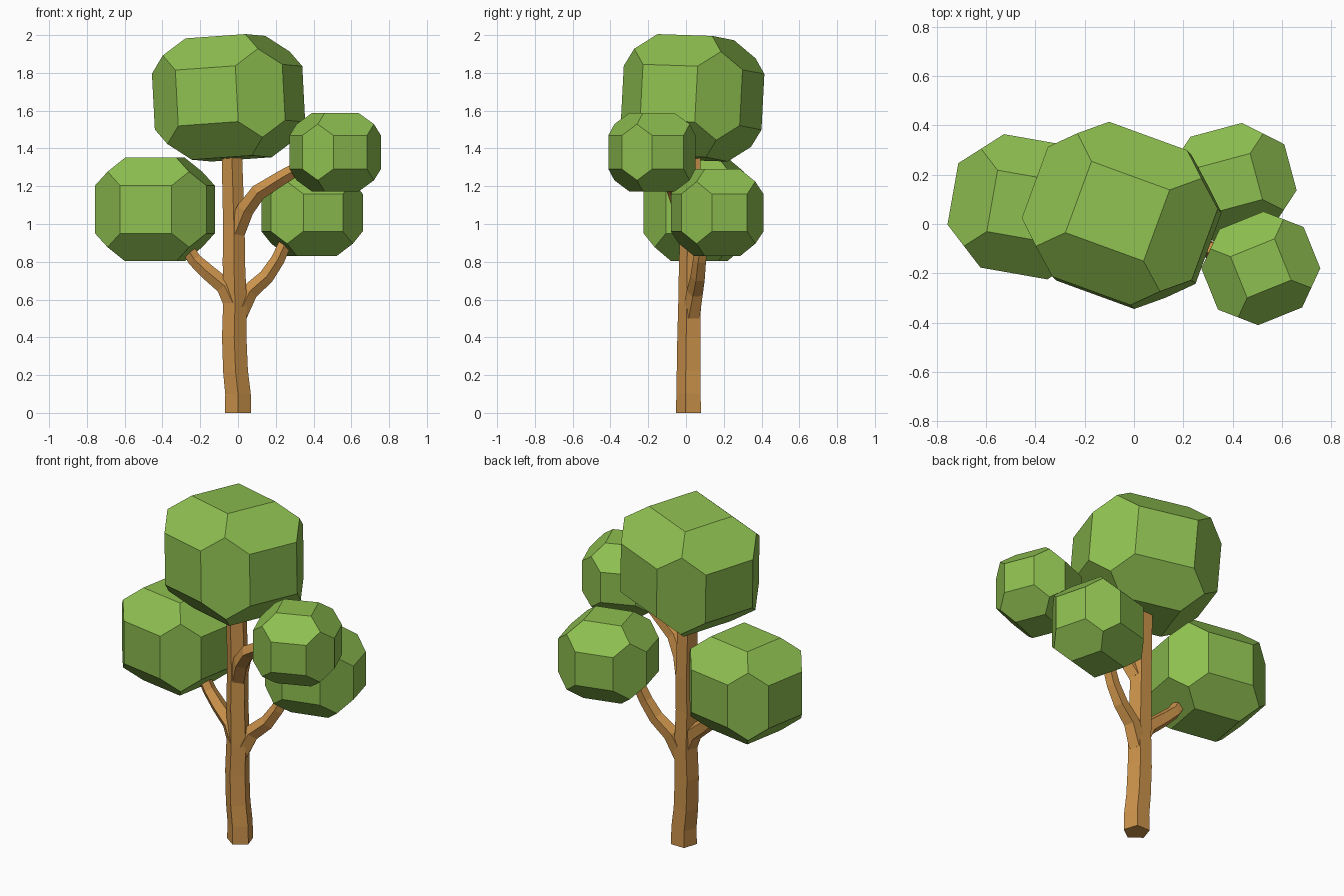
import bpy, bmesh, math
from itertools import product
from mathutils import Vector, Matrix, Euler

if "Cube" in bpy.data.objects:
    bpy.data.objects.remove(bpy.data.objects["Cube"])


def material(name, rgb):
    m = bpy.data.materials.new(name)
    m.diffuse_color = (*rgb, 1)
    m.use_nodes = True
    m.node_tree.nodes["Principled BSDF"].inputs["Base Color"].default_value = m.diffuse_color
    return m


BARK = material("bark", (0.60, 0.29, 0.07))
LEAF = material("leaf", (0.27, 0.52, 0.08))


def finish(bm, name, mat):
    bmesh.ops.recalc_face_normals(bm, faces=bm.faces)
    me = bpy.data.meshes.new(name)
    bm.to_mesh(me)
    bm.free()
    me.materials.append(mat)
    ob = bpy.data.objects.new(name, me)
    bpy.context.collection.objects.link(ob)
    return ob


def limb(name, path, sides=5):
    """Tapered five-sided tube along (x, y, z, radius) points, one corner facing front."""
    bm = bmesh.new()
    pts = [Vector(p[:3]) for p in path]
    rings = []
    for i, p in enumerate(pts):
        t = (pts[min(i + 1, len(pts) - 1)] - pts[max(i - 1, 0)]).normalized()
        u = Vector((0, -1, 0))
        u = (u - t * u.dot(t)).normalized()
        v = t.cross(u)
        ring = []
        for k in range(sides):
            a = 2 * math.pi * k / sides
            ring.append(bm.verts.new(p + path[i][3] * (u * math.cos(a) + v * math.sin(a))))
        rings.append(ring)
    for a, b in zip(rings, rings[1:]):
        for k in range(sides):
            j = (k + 1) % sides
            bm.faces.new((a[k], a[j], b[j], b[k]))
    bm.faces.new(rings[0][::-1])
    bm.faces.new(rings[-1])
    return finish(bm, name, BARK)


def foliage(name, centre, half, turn, s=0.45, tilt=(0, 0)):
    """Chamfered cube: six squares (half side s) and twelve hexagons, turned about z."""
    bm = bmesh.new()
    c = (1 + s) / 2             # cube corner position that keeps the hexagons flat
    for sg in product((-1, 1), repeat=3):
        bm.verts.new([c * q for q in sg])
        for axis in range(3):
            bm.verts.new([q * (1 if i == axis else s) for i, q in enumerate(sg)])
    bmesh.ops.convex_hull(bm, input=bm.verts)
    bmesh.ops.dissolve_limit(bm, angle_limit=math.radians(3), verts=bm.verts, edges=bm.edges)
    lean = Euler([math.radians(a) for a in (*tilt, 0)]).to_matrix().to_4x4()
    bm.transform(Matrix.Translation(centre) @ lean
                 @ Matrix.Rotation(math.radians(turn), 4, 'Z')
                 @ Matrix.Diagonal((*half, 1)))
    return finish(bm, name, LEAF)


# trunk and branches
limb("trunk", [(0.0, 0.02, 0, 0.073), (0.0, 0.02, 0.1, 0.071), (-0.013, 0.02, 0.22, 0.069),
               (-0.02, 0.022, 0.4, 0.068), (-0.016, 0.025, 0.58, 0.066),
               (-0.022, 0.025, 0.8, 0.062), (-0.022, 0.03, 1.0, 0.06),
               (-0.035, 0.03, 1.45, 0.056)])
limb("left_branch", [(-0.02, 0.02, 0.57, 0.055), (-0.07, 0.03, 0.67, 0.048),
                     (-0.16, 0.045, 0.745, 0.043), (-0.23, 0.06, 0.81, 0.038),
                     (-0.28, 0.065, 0.89, 0.035)])
limb("right_lower_branch", [(0.0, 0.03, 0.52, 0.052), (0.06, 0.05, 0.64, 0.047),
                            (0.15, 0.065, 0.72, 0.042), (0.21, 0.075, 0.81, 0.038),
                            (0.26, 0.09, 0.92, 0.035)])
limb("right_upper_branch", [(-0.01, 0.02, 0.96, 0.052), (0.04, -0.02, 1.08, 0.049),
                            (0.11, -0.055, 1.17, 0.045), (0.24, -0.085, 1.25, 0.04),
                            (0.38, -0.12, 1.33, 0.035)])

# foliage clumps
foliage("top_foliage", (-0.05, 0.035, 1.668), (0.368, 0.335, 0.322), -20, 0.46, (-3, -3))
foliage("left_foliage", (-0.44, 0.07, 1.077), (0.3, 0.275, 0.274), -10, 0.46)
foliage("right_back_foliage", (0.392, 0.165, 1.06), (0.252, 0.225, 0.23), 15, 0.43)
foliage("right_front_foliage", (0.515, -0.18, 1.38), (0.224, 0.21, 0.208), 22, 0.43)
